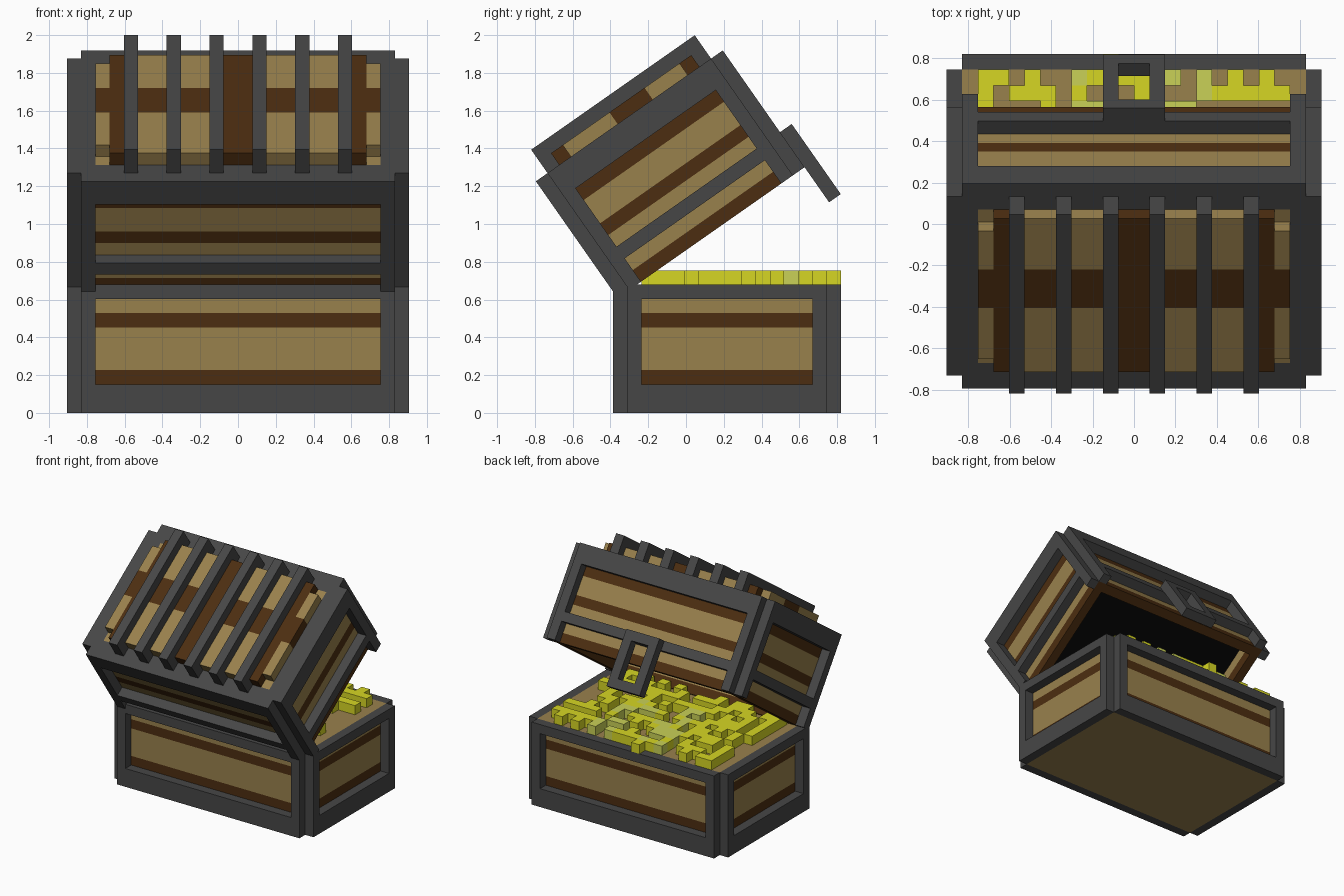
import bpy, bmesh, random
from math import radians
from mathutils import Matrix, Vector

if "Cube" in bpy.data.objects:
    bpy.data.objects.remove(bpy.data.objects["Cube"])

V = 0.0755                      # basic block size
random.seed(4)


def lin(c):
    return c / 12.92 if c <= 0.04045 else ((c + 0.055) / 1.055) ** 2.4


def material(name, r, g, b):
    m = bpy.data.materials.new(name)
    m.diffuse_color = (lin(r), lin(g), lin(b), 1)
    m.use_nodes = True
    m.node_tree.nodes["Principled BSDF"].inputs["Base Color"].default_value = m.diffuse_color
    return m


IRON = material("dark_iron", .275, .275, .275)
TAN = material("tan_wood", .60, .505, .30)
BROWN = material("brown_wood", .30, .18, .065)
GOLD = material("gold", .84, .84, .14)
PALE = material("pale_gold", .79, .82, .34)
BLACK = material("black_lining", .03, .03, .03)


def build(name, boxes, mats, rule=None, cuts=(), matrix=None):
    """Boxes are (x0,x1,y0,y1,z0,z1); cuts are (axis,value); rule picks a material per face."""
    bm = bmesh.new()
    for x0, x1, y0, y1, z0, z1 in boxes:
        size = Matrix.Diagonal((x1 - x0, y1 - y0, z1 - z0, 1))
        mid = Matrix.Translation(((x0 + x1) / 2, (y0 + y1) / 2, (z0 + z1) / 2))
        bmesh.ops.create_cube(bm, size=1, matrix=mid @ size)
    for axis, value in cuts:
        p, n = Vector(), Vector()
        p[axis], n[axis] = value, 1
        bmesh.ops.bisect_plane(bm, geom=bm.verts[:] + bm.edges[:] + bm.faces[:],
                               plane_co=p, plane_no=n, dist=1e-5)
    bm.normal_update()
    if rule:
        for f in bm.faces:
            f.material_index = rule(f.calc_center_median(), f.normal)
    me = bpy.data.meshes.new(name)
    bm.to_mesh(me)
    bm.free()
    for m in mats:
        me.materials.append(m)
    ob = bpy.data.objects.new(name, me)
    bpy.context.collection.objects.link(ob)
    if matrix:
        ob.matrix_world = matrix
    return ob


def stripes(bands):
    """Brown where the height of an upright face lies in one of the bands."""
    return lambda c, n: int(abs(n.z) < .5 and any(a < c.z < b for a, b in bands))


def band_cuts(bands):
    return [(2, h) for b in bands for h in b]


def frames(prefix, y0, y1, height, bars, matrix=None):
    """Iron frames standing proud on the four walls; y0..y1 is the wooden box depth."""
    X = 11 * V

    def ring(a0, a1):
        parts = [(a0, a0 + V, 0, height), (a1 - V, a1, 0, height)]
        return parts + [(a0 + V, a1 - V, lo, hi) for lo, hi in bars]

    for side, lo in (("back", y0 - V), ("latch_side", y1)):
        build(f"{prefix}_{side}_frame", [(a, b, lo, lo + V, c, d) for a, b, c, d in ring(-X, X)],
              [IRON], matrix=matrix)
    for side, lo in (("left", -X - V), ("right", X)):
        build(f"{prefix}_{side}_frame", [(lo, lo + V, a, b, c, d) for a, b, c, d in ring(y0, y1)],
              [IRON], matrix=matrix)


# ---- base: striped wooden box with iron frames
X = 11 * V
B0, B1 = -.311, .746
base_bands = [(2 * V, 3 * V), (6 * V, 7 * V)]
build("base_box", [(-X, X, B0, B1, 0, 9 * V)], [TAN, BROWN],
      stripes(base_bands), band_cuts(base_bands))
frames("base", B0, B1, 9 * V, [(0, 2 * V), (8 * V, 9 * V)])

# ---- treasure: loose gold blocks, paler towards the middle
gold, pale = [(-2 * V, -V, B1, B1 + V, 9 * V, 10 * V)], []
for i in range(20):
    for j in range(13):
        if random.random() < .58:
            x, y = (i - 10) * V, B0 + (j + 1) * V
            near = abs(x) < .35 and y > .05
            (pale if near and random.random() < .5 else gold).append(
                (x, x + V, y, y + V, 9 * V, 10 * V))
build("gold_pieces", gold, [GOLD])
build("pale_gold_pieces", pale, [PALE])

# ---- lid, built flat in its own space and swung open about the back edge
LID = Matrix.Translation((0, -.30, .651)) @ Matrix.Rotation(radians(35), 4, 'X')
D, H = 14 * V, 10 * V
lid_bands = [(0, V), (4 * V, 5 * V), (7 * V, 8 * V)]
build("lid_walls", [(-X, X, 0, V, 0, H - V), (-X, X, D - V, D, 0, H - V),
                    (-X, -X + V, V, D - V, 0, H - V), (X - V, X, V, D - V, 0, H - V)],
      [TAN, BROWN], lambda c, n: int(n.z < -.5 or stripes(lid_bands)(c, n)),
      band_cuts(lid_bands), LID)
build("lid_lining", [(-X + V, X - V, V, D - V, 2 * V, 3 * V)], [BLACK], matrix=LID)
build("lid_roof", [(-X + V, X - V, V, D - V, H - V, H)], [TAN], matrix=LID)
build("lid_top_rim", [(-X, X, 0, V, H - V, H), (-X, X, D - V, D, H - V, H),
                      (-X, -X + V, V, D - V, H - V, H), (X - V, X, V, D - V, H - V, H)],
      [IRON], matrix=LID)
frames("lid", 0, D, H, [(2 * V, 3 * V), (8 * V, H)], LID)


# raised crown of the lid with notched corners and brown bands both ways
def crown_rule(c, n):
    ax = abs(c.x)
    return int(ax < V or 8 * V < ax < 9 * V + .001 or 6 * V < c.y < 9 * V)


build("lid_crown", [(-9 * V, 9 * V, V, D - V, H, H + V),
                    (-10 * V, -9 * V, 2 * V, D - 2 * V, H, H + V),
                    (9 * V, 10 * V, 2 * V, D - 2 * V, H, H + V)],
      [TAN, BROWN], crown_rule,
      [(0, s * k * V) for s in (-1, 1) for k in (1, 8)] + [(1, 6 * V), (1, 9 * V)], LID)

# iron ribs over the crown
for i, k in enumerate((-8, -5, -2, 1, 4, 7)):
    build(f"lid_rib_{i + 1}", [(k * V, (k + 1) * V, 0, D, H, H + 2 * V)], [IRON], matrix=LID)

# latch ring hanging from the lid's free edge
L0, L1 = D + V, D + 2 * V
build("latch", [(-2 * V, -V, L0, L1, -3 * V, 3 * V), (V, 2 * V, L0, L1, -3 * V, 3 * V),
                (-V, V, L0, L1, -3 * V, -2 * V), (-V, V, L0, L1, 2 * V, 3 * V)],
      [IRON], matrix=LID)
